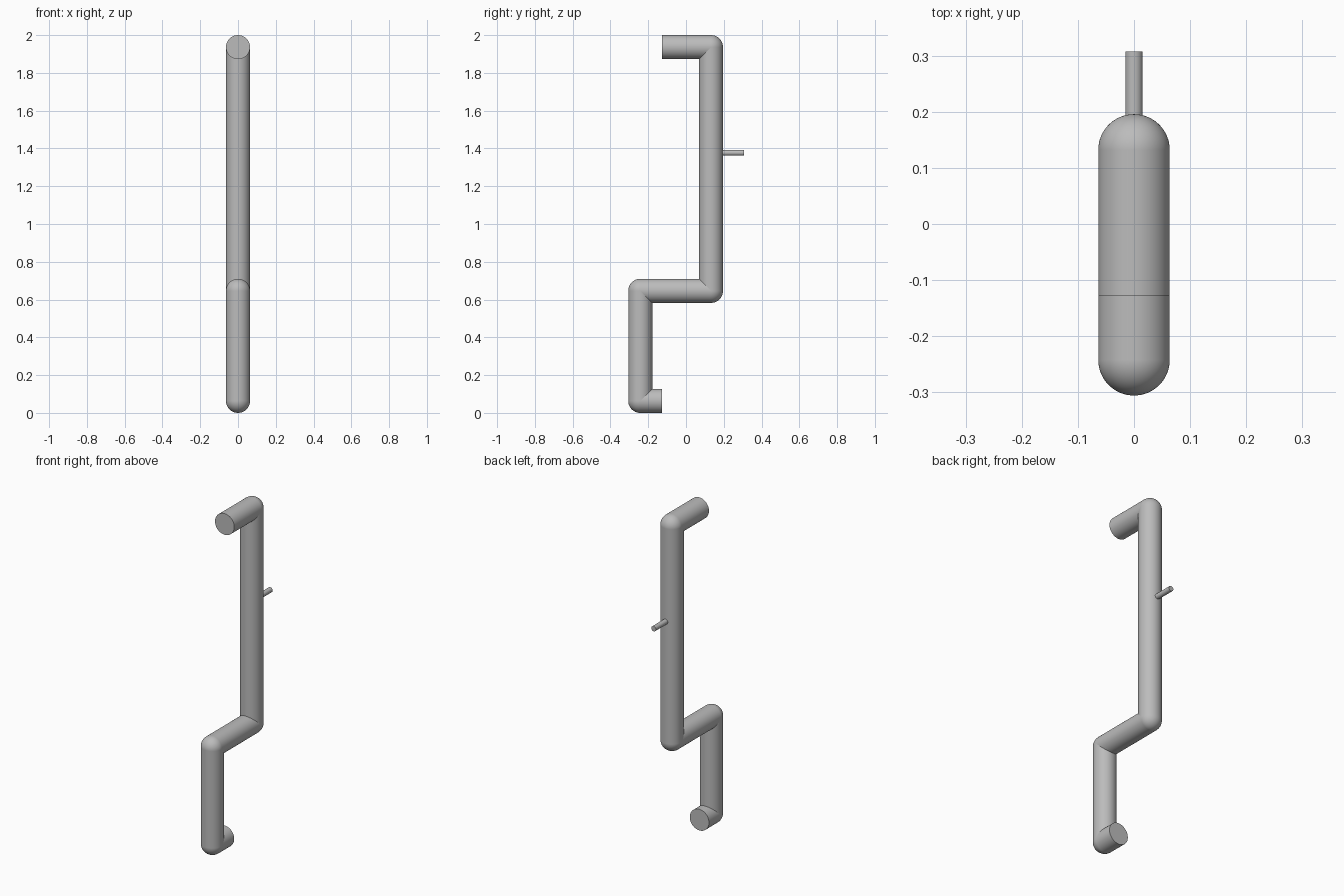
import bpy, math
from mathutils import Vector

if "Cube" in bpy.data.objects:
    bpy.data.objects.remove(bpy.data.objects["Cube"], do_unlink=True)

grey = bpy.data.materials.new("plain grey")
grey.use_nodes = True
grey.diffuse_color = (0.5, 0.5, 0.5, 1)
grey.node_tree.nodes["Principled BSDF"].inputs["Base Color"].default_value = (0.5, 0.5, 0.5, 1)

R = 0.0637


def finish(name):
    ob = bpy.context.object
    ob.name = name
    ob.data.materials.append(grey)
    bpy.ops.object.transform_apply(location=False, rotation=True, scale=True)
    bpy.ops.object.shade_smooth_by_angle(angle=math.radians(35))


def rod(name, a, b, radius):
    """Round bar between two (y, z) points in the middle plane."""
    a, b = Vector((0, *a)), Vector((0, *b))
    bpy.ops.mesh.primitive_cylinder_add(vertices=64, radius=radius, depth=(b - a).length,
                                        location=(a + b) / 2)
    bpy.context.object.rotation_euler = (b - a).to_track_quat('Z', 'Y').to_euler()
    finish(name)


def elbow(name, p):
    """Ball that rounds the outside of a corner, its poles to the sides."""
    bpy.ops.mesh.primitive_uv_sphere_add(segments=64, ring_count=32, radius=R,
                                         location=(0, *p), rotation=(0, math.pi / 2, 0))
    finish(name)


# Cranked handle: corner points from the upper end to the lower end
path = [(-0.127, 2 - R), (0.132, 2 - R), (0.132, 0.646),
        (-0.242, 0.646), (-0.242, R), (-0.127, R)]
names = ["upper_end_bar", "long_upright", "crossbar", "short_upright", "lower_end_bar"]
for name, a, b in zip(names, path, path[1:]):
    rod(name, a, b, R)
for i, p in enumerate(path[1:-1], 1):
    elbow(f"elbow_{i}", p)

# Thin pin on the back of the long upright
rod("back_pin", (0.132, 1.377), (0.307, 1.377), 0.0155)
